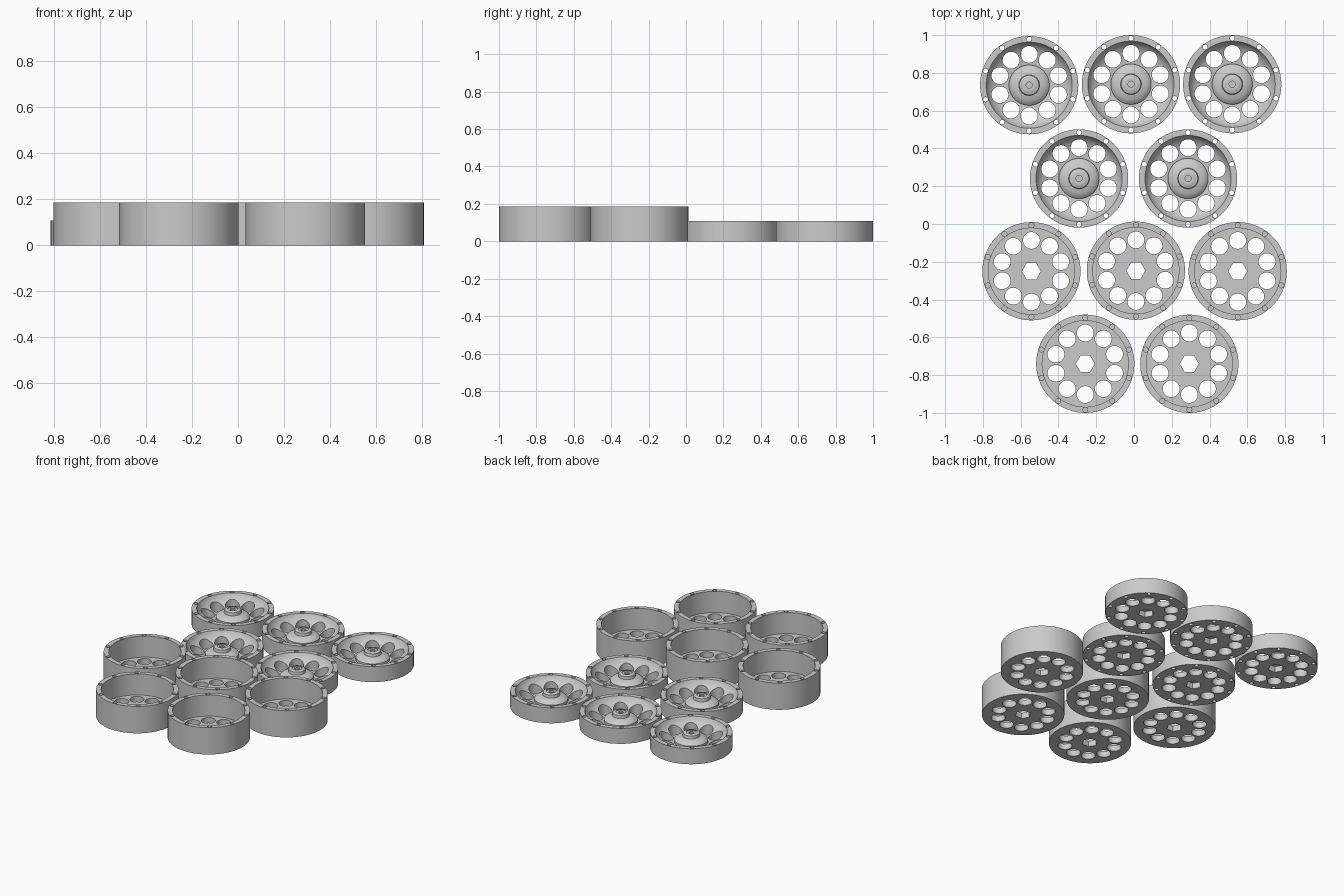
import bpy, bmesh, math
from mathutils import Matrix

if "Cube" in bpy.data.objects:
    bpy.data.objects.remove(bpy.data.objects["Cube"])

R = 0.26          # outer radius of every wheel
CUP_H, HUB_H = 0.187, 0.108

grey = bpy.data.materials.new("plain grey")
grey.diffuse_color = (0.6, 0.6, 0.6, 1)
grey.use_nodes = True
grey.node_tree.nodes["Principled BSDF"].inputs["Base Color"].default_value = grey.diffuse_color


def lathe(name, profile, seg=96):
    """Revolve an (r, z) profile, running from axis to axis, into a closed solid."""
    bm = bmesh.new()
    rings = []
    for r, z in profile:
        if r == 0:
            rings.append([bm.verts.new((0, 0, z))] * seg)
        else:
            rings.append([bm.verts.new((r * math.cos(2 * math.pi * i / seg),
                                        r * math.sin(2 * math.pi * i / seg), z))
                          for i in range(seg)])
    for a, b in zip(rings, rings[1:]):
        for i in range(seg):
            j = (i + 1) % seg
            corners = list(dict.fromkeys((a[i], a[j], b[j], b[i])))
            bm.faces.new(corners)
    bmesh.ops.recalc_face_normals(bm, faces=bm.faces)
    return finish(name, bm)


def finish(name, bm):
    me = bpy.data.meshes.new(name)
    bm.to_mesh(me)
    bm.free()
    me.materials.append(grey)
    ob = bpy.data.objects.new(name, me)
    bpy.context.collection.objects.link(ob)
    return ob


def plug(bm, x, y, r, z0, z1, seg):
    bmesh.ops.create_cone(bm, cap_ends=True, segments=seg, radius1=r, radius2=r,
                          depth=z1 - z0, matrix=Matrix.Translation((x, y, (z0 + z1) / 2)))


def hexagon(bm, r, z0, z1):
    """Hexagonal prism with corners on the x axis."""
    mat = Matrix.Translation((0, 0, (z0 + z1) / 2)) @ Matrix.Rotation(math.pi / 6, 4, 'Z')
    new = bmesh.ops.create_cone(bm, cap_ends=True, segments=6, radius1=r, radius2=r,
                                depth=z1 - z0, matrix=mat)["verts"]
    # make sure a corner points along x
    if max(v.co.x for v in new) < r * 0.99:
        bmesh.ops.rotate(bm, verts=new, matrix=Matrix.Rotation(math.pi / 6, 3, 'Z'))


def drill(body, screw_z, hex_top):
    """Cut ten large holes, ten screw holes and the hexagon socket."""
    bm = bmesh.new()
    for k in range(10):
        a = math.pi / 2 + k * math.pi / 5
        c, s = math.cos(a), math.sin(a)
        plug(bm, 0.163 * c, 0.163 * s, 0.0445, -0.05, 0.3, 40)
        plug(bm, 0.243 * c, 0.243 * s, 0.013, screw_z, 0.3, 16)
    hexagon(bm, 0.05, -0.05, hex_top)
    cutter = finish("hole_cutter", bm)
    cutter.hide_render = True
    mod = body.modifiers.new("holes", 'BOOLEAN')
    mod.operation, mod.solver, mod.object = 'DIFFERENCE', 'EXACT', cutter
    bpy.context.view_layer.update()
    dg = bpy.context.evaluated_depsgraph_get()
    me = bpy.data.meshes.new_from_object(body.evaluated_get(dg))
    body.modifiers.clear()
    body.data = me
    bpy.data.objects.remove(cutter)
    bpy.ops.object.select_all(action='DESELECT')
    body.select_set(True)
    bpy.context.view_layer.objects.active = body
    bpy.ops.object.shade_smooth_by_angle(angle=math.radians(25))


def place(body, name, spots):
    """Put the first wheel and its linked copies in position."""
    for i, (x, y) in enumerate(spots):
        ob = body if i == 0 else body.copy()
        if i:
            bpy.context.collection.objects.link(ob)
        ob.name = f"{name}_{i + 1}"
        ob.location = (x, y, 0)


# tall open cups with a flat perforated floor
cup = lathe("cup", [(0, 0), (R, 0), (R, CUP_H), (0.228, CUP_H), (0.228, 0.04), (0, 0.04)])
drill(cup, CUP_H - 0.08, 0.3)
place(cup, "cup", [(-0.543, -0.25), (0.01, -0.247), (0.549, -0.25),
                   (-0.258, -0.74), (0.293, -0.74)])

# low wheels with a dished bowl and a stepped centre boss
hub = lathe("hub_wheel", [
    (0, 0), (R, 0), (R, HUB_H), (0.228, HUB_H),                       # rim
    (0.221, 0.092), (0.208, 0.074), (0.19, 0.06), (0.165, 0.048),
    (0.135, 0.04), (0.107, 0.037),                                    # bowl
    (0.107, 0.055), (0.095, 0.066), (0.08, 0.074), (0.055, 0.08),     # boss shoulder
    (0.052, 0.1), (0.032, 0.106), (0.032, 0.1), (0.016, 0.1),
    (0.016, 0.09), (0, 0.09)])                                        # boss top
drill(hub, -0.05, 0.04)
place(hub, "hub_wheel", [(-0.555, 0.735), (-0.016, 0.74), (0.52, 0.74),
                         (-0.291, 0.241), (0.286, 0.241)])
